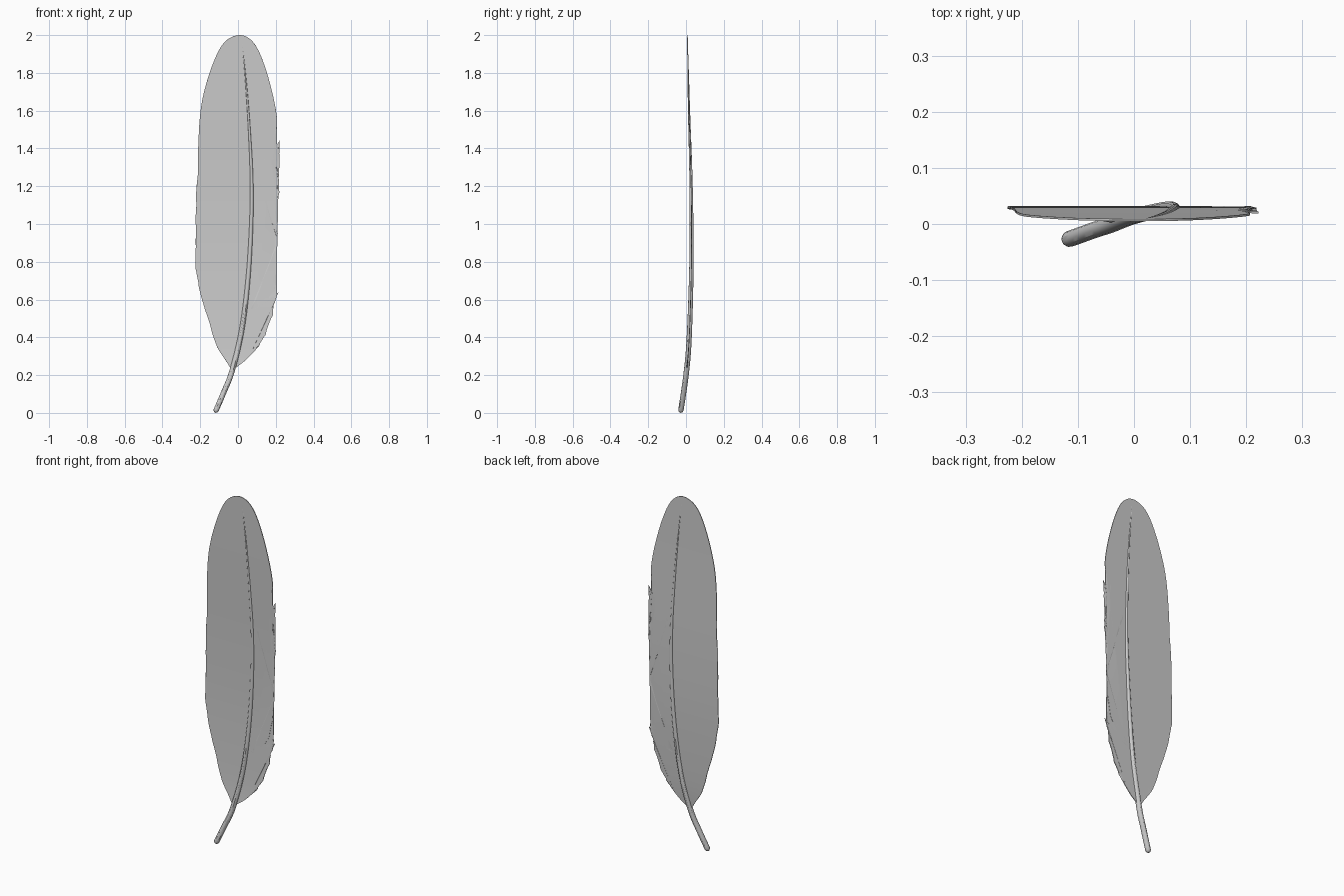
import bpy, bmesh, random
from mathutils import Vector

if "Cube" in bpy.data.objects:
    bpy.data.objects.remove(bpy.data.objects["Cube"])

random.seed(4)


def smooth_path(pts, steps):
    """Catmull-Rom curve through the points."""
    v = [Vector(p) for p in pts]
    v = [2 * v[0] - v[1]] + v + [2 * v[-1] - v[-2]]
    out = []
    for i in range(1, len(v) - 2):
        a, b, c, d = v[i - 1:i + 3]
        for s in range(steps):
            t = s / steps
            out.append(0.5 * (2 * b + (c - a) * t + (2 * a - 5 * b + 4 * c - d) * t * t
                              + (3 * b - a - 3 * c + d) * t ** 3))
    return out + [v[-2]]


# Front-to-back bow shared by shaft and vane: (z, y)
BOW = smooth_path([(0, -0.029), (0.2, 0.0), (0.4, 0.017), (0.8, 0.029),
                   (1.2, 0.027), (1.6, 0.016), (2.0, 0.007)], 12)


def bow(z):
    for a, b in zip(BOW, BOW[1:]):
        if z <= b.x:
            return a.y + (b.y - a.y) * (z - a.x) / (b.x - a.x)
    return BOW[-1].y


def material(name, rgb):
    m = bpy.data.materials.new(name)
    m.diffuse_color = (*rgb, 1)
    m.use_nodes = True
    m.node_tree.nodes["Principled BSDF"].inputs["Base Color"].default_value = m.diffuse_color
    return m


grey = material("feather grey", (0.6, 0.6, 0.6))


def activate(ob):
    bpy.ops.object.select_all(action='DESELECT')
    ob.select_set(True)
    bpy.context.view_layer.objects.active = ob


# Vane outline (x, z), split at the sharp notches and barb tips
main_edge = [(-0.033, 0.225), (-0.06, 0.27), (-0.11, 0.35), (-0.15, 0.47), (-0.19, 0.60),
             (-0.215, 0.71), (-0.226, 0.80), (-0.222, 0.95), (-0.22, 1.13), (-0.214, 1.26),
             (-0.209, 1.45), (-0.198, 1.60), (-0.177, 1.71), (-0.14, 1.83), (-0.098, 1.925),
             (-0.055, 1.977), (0.005, 2.0), (0.06, 1.982), (0.105, 1.925), (0.147, 1.82),
             (0.183, 1.69), (0.204, 1.58), (0.204, 1.52), (0.178, 1.44), (0.125, 1.34),
             (0.088, 1.265)]
upper_notch = [(0.088, 1.265), (0.125, 1.297), (0.165, 1.355), (0.193, 1.40), (0.222, 1.445)]
middle_edge = [(0.222, 1.445), (0.21, 1.40), (0.201, 1.355), (0.21, 1.26), (0.219, 1.18),
               (0.21, 1.10), (0.208, 0.92), (0.2, 0.79), (0.178, 0.67), (0.135, 0.60),
               (0.062, 0.533)]
lower_notch = [(0.062, 0.533), (0.125, 0.555), (0.167, 0.595), (0.215, 0.64)]
lower_edge = [(0.215, 0.64), (0.193, 0.585), (0.183, 0.52), (0.145, 0.415), (0.10, 0.345),
              (0.035, 0.275), (-0.033, 0.225)]

outline = []
for part, ragged in ((main_edge, 0.0015), (upper_notch, 0), (middle_edge, 0.002),
                     (lower_notch, 0), (lower_edge, 0.004)):
    pts = smooth_path(part, 5)[:-1]
    for i, p in enumerate(pts):
        # slightly frayed edge on the lower and middle barbs
        if 2 < i < len(pts) - 2 and p.y < 1.3 and abs(p.x) > 0.1:
            p = p + Vector((random.uniform(-ragged, ragged), 0))
        outline.append(p)

bm = bmesh.new()
bm.faces.new([bm.verts.new((p.x, 0, p.y)) for p in outline])
bmesh.ops.triangulate(bm, faces=bm.faces[:])
for i in range(5, 40):
    bmesh.ops.bisect_plane(bm, geom=bm.verts[:] + bm.edges[:] + bm.faces[:], dist=1e-5,
                           plane_co=(0, 0, i * 0.05), plane_no=(0, 0, 1))
for v in bm.verts:
    v.co.y = bow(v.co.z)
mesh = bpy.data.meshes.new("vane")
bm.to_mesh(mesh)
bm.free()
vane = bpy.data.objects.new("vane", mesh)
bpy.context.collection.objects.link(vane)
mesh.materials.append(grey)
sol = vane.modifiers.new("thickness", 'SOLIDIFY')
sol.thickness = 0.004
sol.offset = 0
activate(vane)
bpy.ops.object.modifier_apply(modifier=sol.name)
bpy.ops.object.shade_smooth_by_angle()

# Shaft: tapering quill tube, (x, z, radius)
quill = smooth_path([(-0.115, 0.016, 0.0145), (-0.075, 0.11, 0.0145), (-0.032, 0.22, 0.0145),
                     (0.02, 0.44, 0.0135), (0.053, 0.71, 0.012), (0.07, 1.0, 0.010),
                     (0.072, 1.24, 0.0085), (0.06, 1.5, 0.0065), (0.043, 1.74, 0.0045),
                     (0.022, 1.96, 0.002)], 6)
# rounded quill end
quill = [Vector((-0.1208, 0.002, 0.004)), Vector((-0.1195, 0.005, 0.009)),
         Vector((-0.1175, 0.010, 0.0128))] + quill
curve = bpy.data.curves.new("shaft", 'CURVE')
curve.dimensions = '3D'
curve.bevel_depth = 1.0
curve.bevel_resolution = 4
curve.use_fill_caps = True
sp = curve.splines.new('POLY')
sp.points.add(len(quill) - 1)
for pt, q in zip(sp.points, quill):
    pt.co = (q.x, bow(q.y), q.y, 1)
    pt.radius = q.z
shaft = bpy.data.objects.new("shaft", curve)
bpy.context.collection.objects.link(shaft)
curve.materials.append(grey)
activate(shaft)
bpy.ops.object.convert(target='MESH')
bpy.ops.object.shade_smooth_by_angle()
